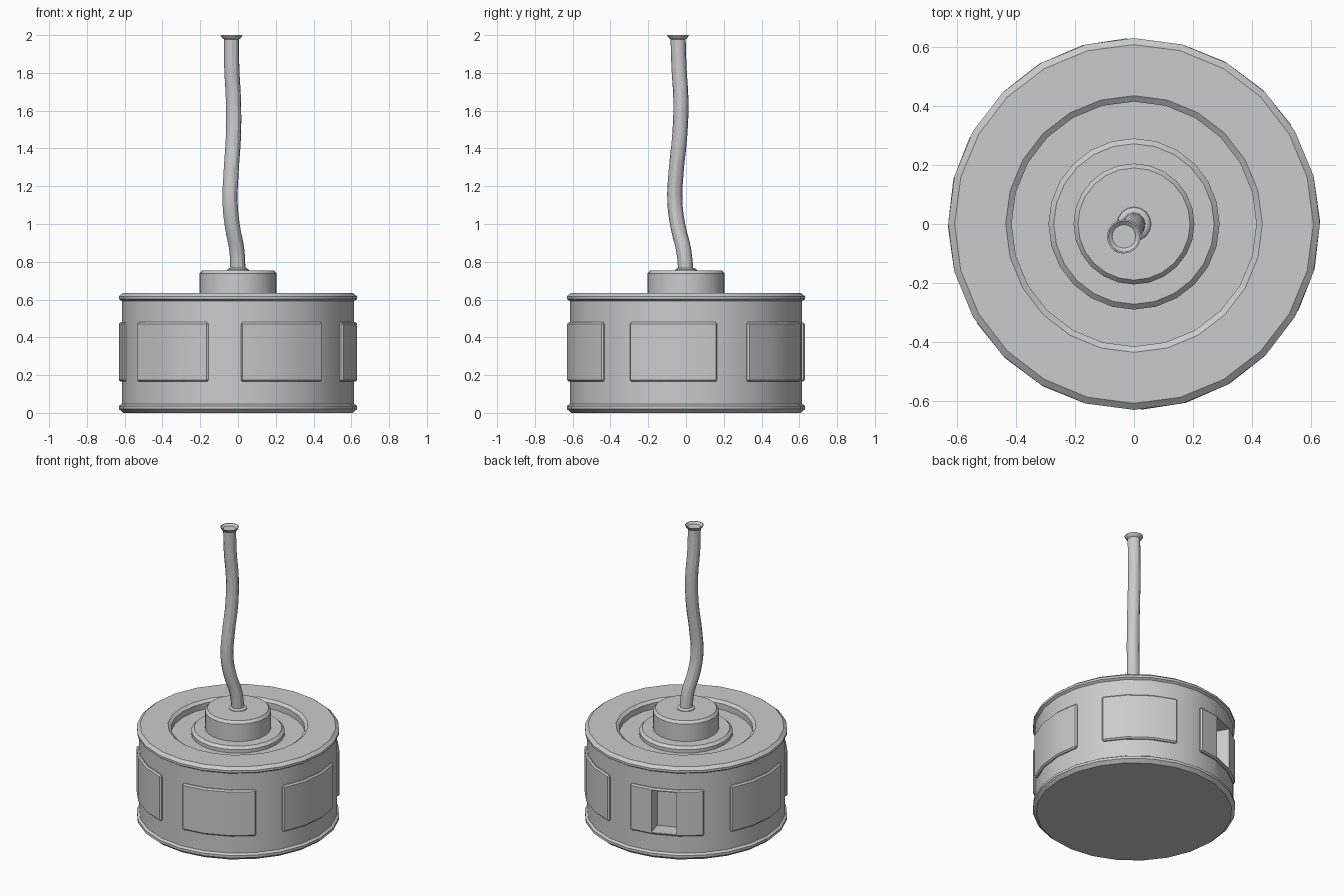
import bpy, bmesh
from math import sin, cos, radians

if "Cube" in bpy.data.objects:
    bpy.data.objects.remove(bpy.data.objects["Cube"])

SIDES = 24


def finish(name, bm):
    bmesh.ops.recalc_face_normals(bm, faces=bm.faces)
    me = bpy.data.meshes.new(name)
    bm.to_mesh(me)
    bm.free()
    ob = bpy.data.objects.new(name, me)
    bpy.context.collection.objects.link(ob)
    return ob


def smooth(ob):
    bpy.ops.object.select_all(action='DESELECT')
    ob.select_set(True)
    bpy.context.view_layer.objects.active = ob
    bpy.ops.object.shade_smooth_by_angle(angle=radians(30))


def lathe(name, profile, sides, loc=(0, 0, 0)):
    """Revolve (radius, z) points; the first and last points lie on the axis."""
    bm = bmesh.new()
    vs = [bm.verts.new((r, 0, z)) for r, z in profile]
    es = [bm.edges.new(p) for p in zip(vs, vs[1:])]
    bmesh.ops.spin(bm, geom=vs + es, cent=(0, 0, 0), axis=(0, 0, 1),
                   angle=radians(360), steps=sides, use_duplicate=False)
    bmesh.ops.remove_doubles(bm, verts=bm.verts, dist=0.0005)
    ob = finish(name, bm)
    ob.location = loc
    return ob


def arc_block(name, a0, a1, r0, r1, z0, z1, steps):
    """Solid curved slab between two angles, radii and heights."""
    bm = bmesh.new()
    rings = []
    for i in range(steps + 1):
        a = radians(a0 + (a1 - a0) * i / steps)
        rings.append([bm.verts.new((r * cos(a), r * sin(a), z))
                      for r, z in ((r0, z0), (r1, z0), (r1, z1), (r0, z1))])
    for p, q in zip(rings, rings[1:]):
        for k in range(4):
            bm.faces.new((p[k], p[(k + 1) % 4], q[(k + 1) % 4], q[k]))
    bm.faces.new(rings[0])
    bm.faces.new(rings[-1][::-1])
    return finish(name, bm)


def apply_all(ob):
    bpy.ops.object.select_all(action='DESELECT')
    ob.select_set(True)
    bpy.context.view_layer.objects.active = ob
    for m in list(ob.modifiers):
        bpy.ops.object.modifier_apply(modifier=m.name)


def cut(ob, cutter):
    m = ob.modifiers.new("window", 'BOOLEAN')
    m.operation = 'DIFFERENCE'
    m.solver = 'EXACT'
    m.object = cutter


# drum with rims, sunken ring and low inner step
drum = lathe("drum", [
    (0, 0), (0.607, 0), (0.63, 0.02), (0.63, 0.037), (0.615, 0.047),
    (0.615, 0.592), (0.63, 0.602), (0.63, 0.617), (0.608, 0.635),
    (0.435, 0.635), (0.415, 0.62), (0.415, 0.58), (0.29, 0.58),
    (0.29, 0.603), (0.272, 0.62), (0, 0.62)], SIDES)

# window recess in one panel
cutter = arc_block("window_cutter", 105, 119.5, 0.52, 0.70, 0.18, 0.465, 1)
cutter.hide_render = True
cut(drum, cutter)
apply_all(drum)
smooth(drum)

# six curved side panels
for i in range(6):
    mid = -6.6 + 60 * i
    panel = arc_block(f"side_panel_{i + 1}", mid - 22, mid + 22,
                      0.58, 0.631, 0.165, 0.48, 3)
    b = panel.modifiers.new("bevel", 'BEVEL')
    b.width = 0.009
    b.segments = 1
    b.limit_method = 'ANGLE'
    b.angle_limit = radians(40)
    if i == 2:
        cut(panel, cutter)
    apply_all(panel)
    smooth(panel)
bpy.data.objects.remove(cutter)

# cap and collar
smooth(lathe("cap", [(0, 0.61), (0.205, 0.61), (0.205, 0.738),
                     (0.19, 0.755), (0, 0.755)], SIDES))
smooth(lathe("collar", [(0, 0.75), (0.06, 0.75), (0.056, 0.76),
                        (0.045, 0.767), (0, 0.767)], 16))

# wavy stem
path = [(0, 0, 0.74), (-0.006, -0.012, 0.86), (-0.03, -0.043, 0.99),
        (-0.042, -0.059, 1.12), (-0.036, -0.052, 1.28),
        (-0.024, -0.033, 1.47), (-0.024, -0.027, 1.65),
        (-0.033, -0.037, 1.83), (-0.034, -0.042, 1.985)]
cu = bpy.data.curves.new("stem", 'CURVE')
cu.dimensions = '3D'
cu.bevel_depth = 0.04
cu.bevel_resolution = 4
cu.resolution_u = 4
cu.use_fill_caps = True
sp = cu.splines.new('BEZIER')
sp.bezier_points.add(len(path) - 1)
for bp, co in zip(sp.bezier_points, path):
    bp.co = co
    bp.handle_left_type = bp.handle_right_type = 'AUTO'
stem = bpy.data.objects.new("stem", cu)
bpy.context.collection.objects.link(stem)
bpy.ops.object.select_all(action='DESELECT')
stem.select_set(True)
bpy.context.view_layer.objects.active = stem
bpy.ops.object.convert(target='MESH')
smooth(bpy.context.view_layer.objects.active)

# flared lip at the stem tip
smooth(lathe("stem_lip", [(0, 1.978), (0.04, 1.978), (0.05, 1.985),
                          (0.058, 2.0), (0.053, 2.0), (0.04, 1.988),
                          (0, 1.988)], 16, (-0.034, -0.042, 0)))
